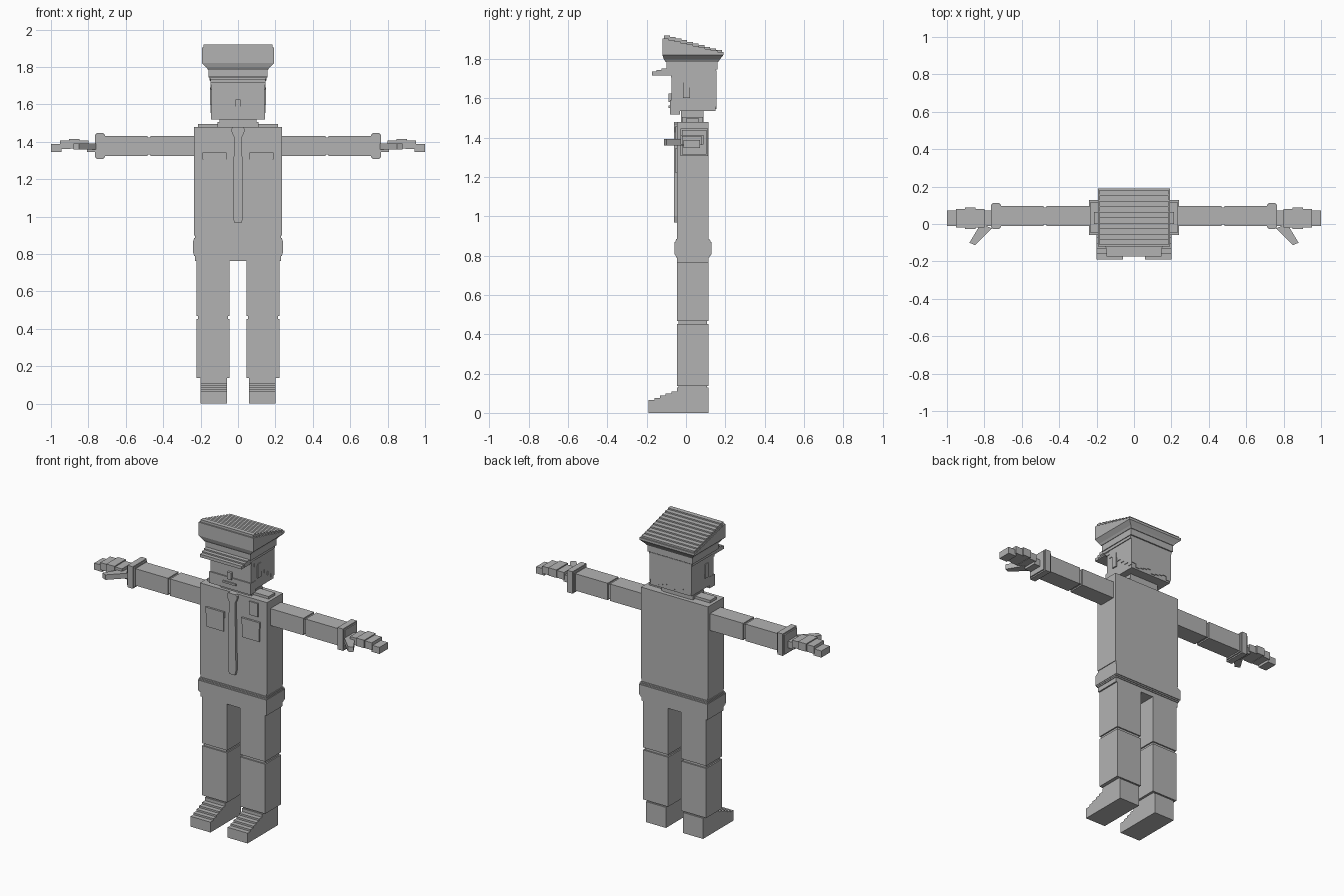
import bpy, bmesh

cube = bpy.data.objects.get("Cube")
if cube:
    bpy.data.objects.remove(cube, do_unlink=True)

GREY = (0.45, 0.45, 0.45, 1)
grey = bpy.data.materials.new("plain grey")
grey.use_nodes = True
grey.diffuse_color = GREY
grey.node_tree.nodes["Principled BSDF"].inputs["Base Color"].default_value = GREY


def loft(name, rings):
    """Skin matching rings of points and cap both ends."""
    bm = bmesh.new()
    loops = [[bm.verts.new(point) for point in ring] for ring in rings]
    for lower, upper in zip(loops, loops[1:]):
        for i in range(len(lower)):
            bm.faces.new((lower[i - 1], lower[i], upper[i], upper[i - 1]))
    bm.faces.new(loops[0])
    bm.faces.new(loops[-1])
    bmesh.ops.recalc_face_normals(bm, faces=bm.faces)
    mesh = bpy.data.meshes.new(name)
    bm.to_mesh(mesh)
    bm.free()
    mesh.materials.append(grey)
    part = bpy.data.objects.new(name, mesh)
    bpy.context.collection.objects.link(part)


def rectangle(x, y, z):
    return [(x[0], y[0], z), (x[1], y[0], z), (x[1], y[1], z), (x[0], y[1], z)]


def box(name, x, y, z):
    loft(name, [rectangle(x, y, level) for level in z])


def side_prism(name, profile, x):
    """Extrude a (y, z) profile along x."""
    loft(name, [[(end, y, z) for y, z in profile] for end in x])


def grow(span, amount):
    """Widen a span at both ends, or narrow it when negative."""
    return span[0] - amount, span[1] + amount


def middle(half_width):
    return -half_width, half_width


def stairs(y, z, count):
    """Stepped (y, z) line running from the front to the back."""
    points = []
    for i in range(count):
        level = z[0] + (z[1] - z[0]) * i / (count - 1)
        for k in (i, i + 1):
            points.append((y[0] + (y[1] - y[0]) * k / count, level))
    return points


def stepped_block(name, x, y, z, base, count):
    """Block with a flat base and a stepped, sloping top."""
    side_prism(name, [(y[0], base)] + stairs(y, z, count) + [(y[1], base)], x)


# Shared front-to-back depths, heights and widths
BODY = (-0.045, 0.115)
FRONT = BODY[0]
ARM = (-0.012, 0.095)
ARM_HEIGHT = (1.323, 1.43)
SHOULDER = 1.48
WAIST = 0.9
KNEE = 0.46
ELBOW = 0.475
ANKLE = 0.13
TORSO = middle(0.235)
HEAD = middle(0.143)
SKULL = (-0.073, 0.15)
SEAM = 0.008


def build_leg(side, mirror):
    leg = (0.045, 0.222)
    inner = grow(BODY, -SEAM)
    box(side + "_thigh", mirror(leg), BODY, (KNEE + SEAM, WAIST))
    box(side + "_knee", mirror(grow(leg, -SEAM)), inner, grow((KNEE, KNEE), SEAM * 2))
    box(side + "_shin", mirror(leg), BODY, (ANKLE + SEAM, KNEE - SEAM))
    shoe = (0.06, 0.2)
    box(side + "_ankle", mirror(shoe), inner, grow((ANKLE, ANKLE), SEAM * 2))
    box(side + "_heel", mirror(shoe), BODY, (0, ANKLE))
    stepped_block(side + "_toe", mirror(shoe), (-0.19, FRONT), (0.065, 0.11), 0, 5)


def build_arm(side, mirror):
    wrist = 0.76
    box(side + "_upper_arm", mirror((TORSO[1], ELBOW - SEAM)), ARM, ARM_HEIGHT)
    box(side + "_elbow", mirror(grow((ELBOW, ELBOW), SEAM * 2)),
        grow(ARM, -SEAM), grow(ARM_HEIGHT, -SEAM))
    box(side + "_forearm", mirror((ELBOW + SEAM, wrist)), ARM, ARM_HEIGHT)
    cuff = (wrist - 0.05, wrist + SEAM / 2)
    box(side + "_cuff_edge", mirror(cuff), grow(ARM, SEAM), grow(ARM_HEIGHT, SEAM))
    box(side + "_cuff", mirror(grow(cuff, -SEAM)), grow(ARM, SEAM * 2), grow(ARM_HEIGHT, SEAM * 2))
    build_hand(side, mirror, wrist)


def build_hand(side, mirror, wrist):
    # Overlapping segments arch up to the knuckles, then curl down to the tips
    count = 5
    length = (1 - wrist) / count
    for i in range(count):
        start = wrist + i * length
        bend = abs(i - count // 2)
        top = 1.414 - SEAM * bend ** 2 * 0.8
        thickness = 0.05 - SEAM * bend / 2
        box(f"{side}_hand_{i}", mirror((start - SEAM, start + length)),
            grow((-0.028, 0.088), -SEAM * bend), (top - thickness, top))
    outline = ((wrist, FRONT / 2), (0.85, -0.113), (0.88, -0.1), (0.82, 0))
    loft(side + "_thumb", [[(*mirror((x, x))[:1], y, z) for x, y in outline]
                           for z in (1.36, 1.392)])


def build_chest_details(side, mirror):
    box(side + "_shoulder_strap", mirror((0.1, 0.215)), (0, 0.065), (SHOULDER, SHOULDER + SEAM * 2))
    pocket = (0.065, 0.185)
    top = 1.34
    box(side + "_pocket", mirror(pocket), (FRONT - SEAM, FRONT), (top - 0.12, top))
    box(side + "_pocket_flap", mirror(grow(pocket, SEAM / 2)),
        (FRONT - SEAM * 1.5, FRONT), (top - 0.035, top + SEAM / 2))


def build_side_of_head(side, mirror):
    box(side + "_ear", mirror((HEAD[1], HEAD[1] + SEAM)), (-0.015, 0.02), (1.6, 1.69))
    hair = stairs(grow(SKULL, SEAM / 2), (1.705, 1.555), 7)
    top = [(hair[-1][0], 1.74), (hair[0][0], 1.74)]
    side_prism(side + "_hair", hair + top, mirror((HEAD[1], HEAD[1] + SEAM / 2)))


for side, sign in (("left", 1), ("right", -1)):
    def mirror(span, sign=sign):
        return sorted(sign * end for end in span)

    for build in (build_leg, build_arm, build_chest_details, build_side_of_head):
        build(side, mirror)

# Torso over hips, wrapped by a bulging belt
box("torso", TORSO, BODY, (WAIST, SHOULDER))
box("hips", grow(TORSO, -SEAM / 2), BODY, (0.762, WAIST))
belt = (0.79, 0.885)
for i, name in enumerate(("belt_edge", "belt_rim", "belt")):
    box(name, grow(TORSO, i * SEAM / 3), grow(BODY, (i + 1) * SEAM * 0.6), grow(belt, -i * SEAM))

# Tie: a knot above a blade that widens towards its tip
plate = (FRONT - SEAM * 2, FRONT)
tie = ((0.02, 0.968), (0.028, 1), (0.021, 1.425), (0.035, 1.455), (0.035, 1.47), (0.025, SHOULDER))
outline = list(tie) + [(-x, z) for x, z in reversed(tie)]
loft("tie", [[(x, y, z) for x, z in outline] for y in plate])
box("badge", (0.115, 0.175), (FRONT - SEAM, FRONT), (1.375, 1.46))

# Neck, head and face
neck = (-0.025, 0.09)
box("collar", middle(0.11), grow(neck, -SEAM / 2), (SHOULDER, 1.505))
box("neck", middle(0.1), neck, (SHOULDER, 1.56))
box("head", HEAD, SKULL, (1.535, 1.75))
box("chin", grow(HEAD, SEAM / 4), (SKULL[0] - SEAM, -0.03), (1.518, 1.59))
face = (SKULL[0] - SEAM * 2, SKULL[0])
box("mouth", middle(0.045), face, (1.55, 1.562))
box("nose", middle(0.014), face, (1.58, 1.625))

# Ragged hair along the nape
nape = (SKULL[1], SKULL[1] + SEAM / 2)
box("back_hair", HEAD, nape, (1.59, 1.74))
locks = 10
lock_width = 2 * HEAD[1] / locks
for i in range(locks):
    start = HEAD[0] + i * lock_width
    box(f"hair_lock_{i}", (start, start + lock_width), nape,
        (1.545 + SEAM * (i * 3 % 4), 1.59))

# Cap band and a visor stepping down towards its front edge
band = (-0.1, 0.16)
box("cap_band_lower", middle(0.152), grow(band, -SEAM), (1.728, 1.75))
box("cap_band", middle(0.157), band, (1.745, 1.8))
for i, name in enumerate(("visor_top", "visor_middle", "visor_edge")):
    drop = SEAM * i
    box(name, middle(0.152 - drop / 3), (-0.125 - drop * 3, FRONT), (1.732 - drop, 1.751 - drop))

# Crown flaring out from the band, with two nested stepped tops
crown_x = middle(0.193)
crown_y = (-0.12, 0.19)
flare = 1.82
loft("cap_flare", [rectangle(middle(0.16), grow(band, SEAM / 2), 1.785),
                   rectangle(middle(0.168), grow(band, SEAM * 1.5), 1.797),
                   rectangle(crown_x, crown_y, flare)])
stepped_block("cap_crown", crown_x, crown_y, (1.905, 1.835), flare, 10)
stepped_block("cap_top", grow(crown_x, -SEAM), grow(crown_y, -SEAM), (1.92, 1.845), flare, 10)
